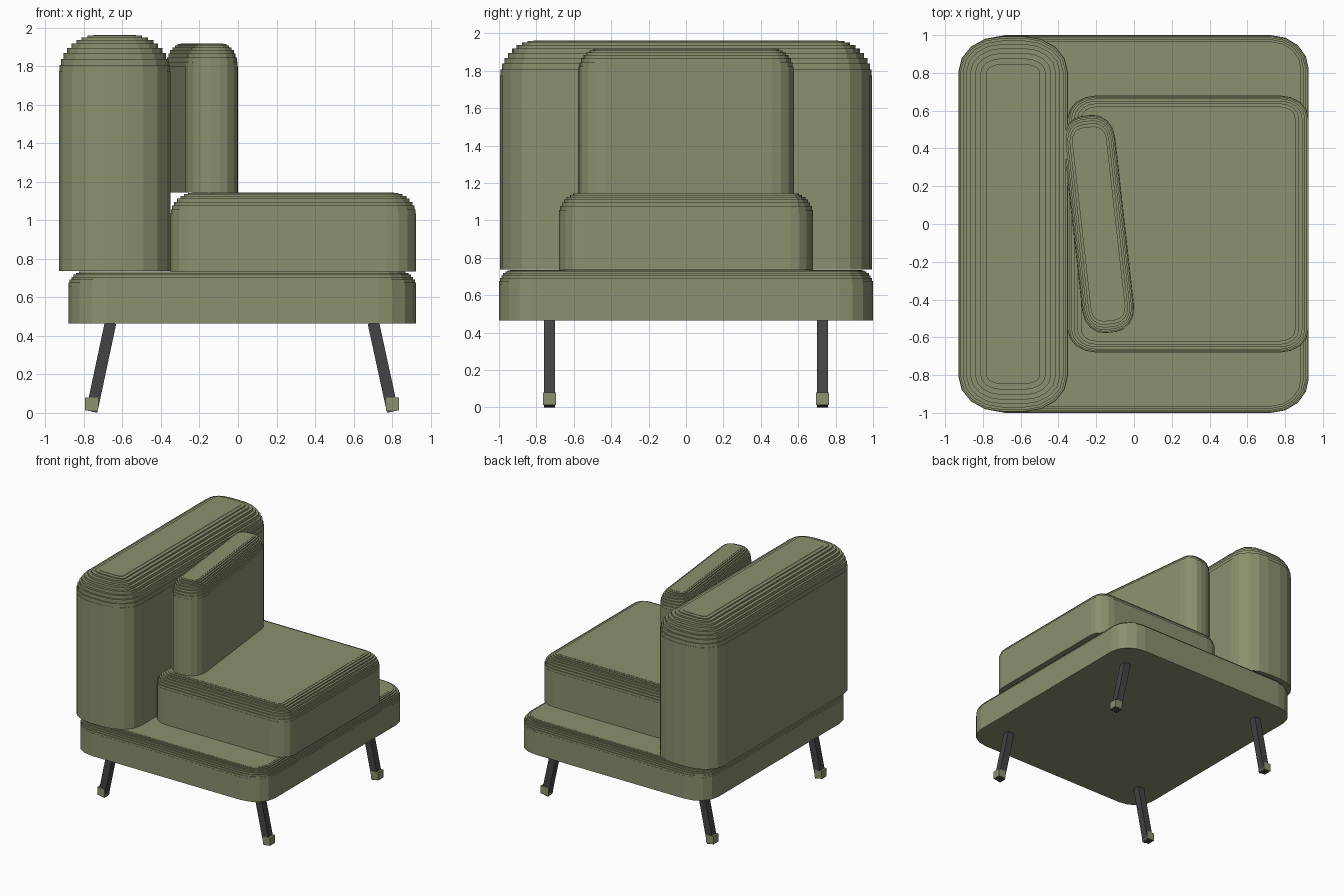
import bpy, bmesh, math
from mathutils import Vector

if "Cube" in bpy.data.objects:
    bpy.data.objects.remove(bpy.data.objects["Cube"])


def material(name, color):
    m = bpy.data.materials.new(name)
    m.diffuse_color = (*color, 1)
    m.use_nodes = True
    m.node_tree.nodes["Principled BSDF"].inputs["Base Color"].default_value = m.diffuse_color
    return m


olive = material("olive_fabric", (0.25, 0.283, 0.155))
dark = material("dark_metal", (0.057, 0.057, 0.063))


def finish(name, bm, mat):
    bmesh.ops.recalc_face_normals(bm, faces=bm.faces)
    me = bpy.data.meshes.new(name)
    bm.to_mesh(me)
    bm.free()
    me.materials.append(mat)
    ob = bpy.data.objects.new(name, me)
    bpy.context.collection.objects.link(ob)
    return ob


def outline(hx, hy, rx, ry, segs=4):
    """Rounded rectangle points around the origin."""
    pts = []
    for q, (sx, sy) in enumerate(((1, 1), (-1, 1), (-1, -1), (1, -1))):
        for i in range(segs + 1):
            a = math.pi / 2 * (q + i / segs)
            pts.append((sx * (hx - rx) + rx * math.cos(a),
                        sy * (hy - ry) + ry * math.sin(a)))
    return pts


def cushion(name, center, half, radius, z, inset, steps, turn=0):
    """Straight-sided pad whose top rounds off in small terraces."""
    z0, z1, z2 = z
    levels = [(0, z0), (0, z1)]
    height = z1
    for i in range(1, steps + 1):
        t = math.pi / 2 * i / steps
        f = 1 - math.cos(t)
        levels.append((f, height))
        height = z1 + (z2 - z1) * math.sin(t)
        levels.append((f, height))
    bm = bmesh.new()
    rings = []
    for f, h in levels:
        dx, dy = f * inset[0], f * inset[1]
        pts = outline(half[0] - dx, half[1] - dy,
                      max(radius[0] - dx, 0.025), max(radius[1] - dy, 0.025))
        rings.append([bm.verts.new((x, y, h)) for x, y in pts])
    n = len(rings[0])
    for a, b in zip(rings, rings[1:]):
        for i in range(n):
            j = (i + 1) % n
            bm.faces.new((a[i], a[j], b[j], b[i]))
    bm.faces.new(rings[0])
    bm.faces.new(rings[-1])
    ob = finish(name, bm, olive)
    ob.location = (center[0], center[1], 0)
    ob.rotation_euler.z = turn
    return ob


# Upholstered parts
cushion("base", (0.022, 0), (0.903, 1.0), (0.2, 0.18),
        (0.465, 0.66, 0.735), (0.07, 0.06), 7)
cushion("seat_cushion", (0.287, 0), (0.638, 0.68), (0.15, 0.12),
        (0.735, 1.035, 1.145), (0.115, 0.095), 8)
cushion("backrest", (-0.64, 0), (0.29, 0.995), (0.23, 0.19),
        (0.738, 1.775, 1.962), (0.18, 0.18), 9)
cushion("back_pillow", (-0.187, 0), (0.138, 0.578), (0.11, 0.13),
        (1.145, 1.80, 1.918), (0.075, 0.1), 8, math.radians(6.4))


def block(name, bottom, top, w, mat):
    """Square bar from bottom to top, with ends cut square to its axis."""
    bottom, top = Vector(bottom), Vector(top)
    axis = (top - bottom).normalized()
    side = Vector((0, 1, 0))
    across = side.cross(axis)
    bm = bmesh.new()
    rings = [[bm.verts.new(p + across * sx * w / 2 + side * sy * w / 2)
              for sx, sy in ((1, 1), (-1, 1), (-1, -1), (1, -1))]
             for p in (bottom, top)]
    a, b = rings
    for i in range(4):
        j = (i + 1) % 4
        bm.faces.new((a[i], a[j], b[j], b[i]))
    bm.faces.new(a)
    bm.faces.new(b)
    return finish(name, bm, mat)


# Splayed legs with small caps
for end, top_x, foot_x in (("back", -0.662, -0.76), ("front", 0.703, 0.803)):
    for side, y in (("left", 0.73), ("right", -0.73)):
        block(f"{end}_{side}_leg", (foot_x, y, 0.007), (top_x, y, 0.468), 0.06, dark)
        block(f"{end}_{side}_foot_cap", (foot_x, y, 0.013), (foot_x, y, 0.08), 0.068, olive)
